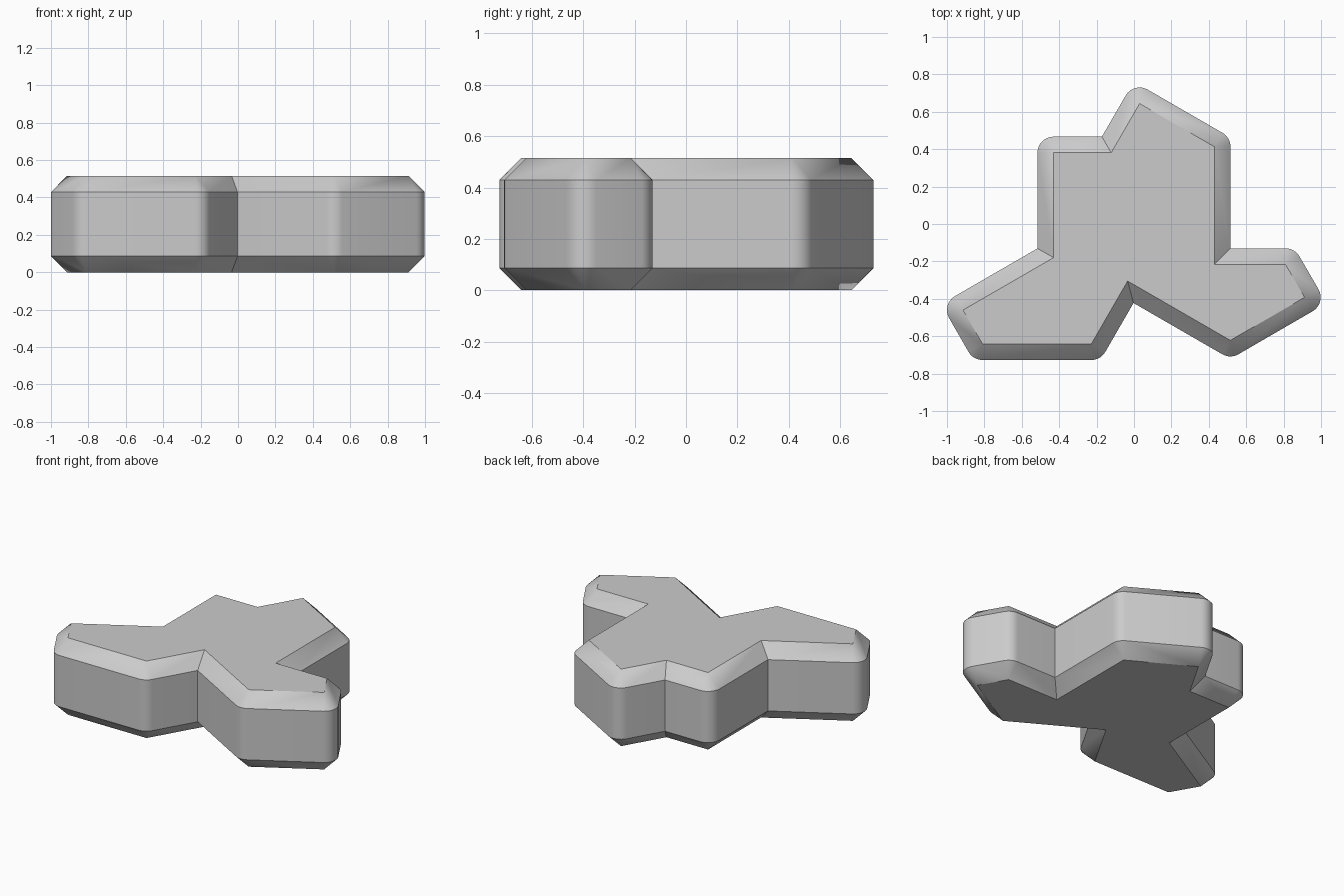
import bpy
import bmesh
import math
from mathutils import Vector

cube = bpy.data.objects.get("Cube")
if cube:
    bpy.data.objects.remove(cube, do_unlink=True)

HEIGHT = 0.515
BEVEL = 0.086
ARC_STEPS = 8

# Outline of the flat face, clockwise from the back right shoulder
OUTLINE = [Vector(p) for p in (
    (-0.43, 0.381), (-0.122, 0.381), (0.03, 0.644), (0.43, 0.413),
    (0.43, -0.216), (0.81, -0.216), (0.912, -0.392), (0.515, -0.622),
    (-0.034, -0.305), (-0.228, -0.641), (-0.81, -0.641), (-0.914, -0.46),
    (-0.43, -0.18),
)]


def outward(a, b):
    d = (b - a).normalized()
    return Vector((-d.y, d.x))


def offset_outline(points, radius):
    """Pairs of (source corner, offset point): round outer, sharp inner corners."""
    ring = []
    for i, p in enumerate(points):
        n1 = outward(points[i - 1], p)
        n2 = outward(p, points[(i + 1) % len(points)])
        if n1.cross(n2) < 0:
            for k in range(ARC_STEPS + 1):
                ring.append((i, p + radius * n1.slerp(n2, k / ARC_STEPS)))
        else:
            ring.append((i, p + radius * (n1 + n2) / (1 + n1.dot(n2))))
    return ring


def build_tile():
    bm = bmesh.new()
    ring = offset_outline(OUTLINE, BEVEL)
    count = len(ring)
    walls = []
    # Flat caps with their sloped rims
    for cap_z, rim_z in ((0, BEVEL), (HEIGHT, HEIGHT - BEVEL)):
        cap = [bm.verts.new((p.x, p.y, cap_z)) for p in OUTLINE]
        rim = [bm.verts.new((p.x, p.y, rim_z)) for _, p in ring]
        bm.faces.new(cap)
        for j in range(count):
            k = (j + 1) % count
            a, b = cap[ring[j][0]], cap[ring[k][0]]
            corners = [a, rim[j], rim[k]]
            bm.faces.new(corners if a == b else corners + [b])
        walls.append(rim)
    # Upright side walls
    low, high = walls
    for j in range(count):
        k = (j + 1) % count
        bm.faces.new((low[j], low[k], high[k], high[j]))
    bmesh.ops.recalc_face_normals(bm, faces=bm.faces)
    mesh = bpy.data.meshes.new("tile_body")
    bm.to_mesh(mesh)
    bm.free()
    obj = bpy.data.objects.new("tile_body", mesh)
    bpy.context.collection.objects.link(obj)
    return obj


# Plain grey material
grey = bpy.data.materials.new("light_grey")
grey.use_nodes = True
colour = (0.6, 0.6, 0.6, 1)
grey.diffuse_color = colour
grey.node_tree.nodes["Principled BSDF"].inputs["Base Color"].default_value = colour

tile = build_tile()
tile.data.materials.append(grey)
bpy.ops.object.select_all(action='DESELECT')
tile.select_set(True)
bpy.context.view_layer.objects.active = tile
bpy.ops.object.shade_smooth_by_angle(angle=math.radians(30))
